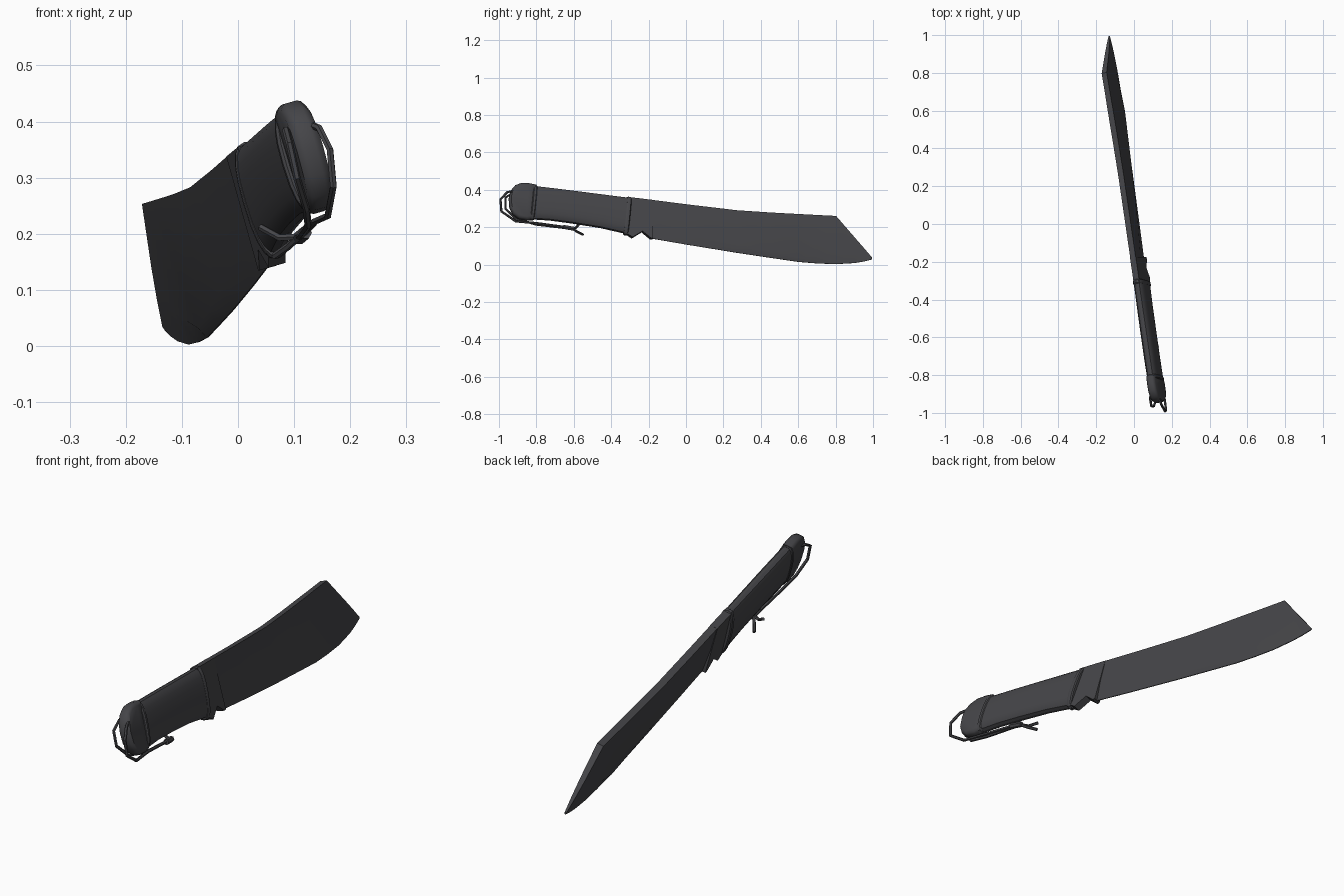
import bpy, bmesh, math
from mathutils import Vector

if "Cube" in bpy.data.objects:
    bpy.data.objects.remove(bpy.data.objects["Cube"])

# one dark gunmetal finish for everything
mat = bpy.data.materials.new("dark_gunmetal")
mat.diffuse_color = (0.06, 0.06, 0.066, 1)
mat.use_nodes = True
mat.node_tree.nodes["Principled BSDF"].inputs["Base Color"].default_value = mat.diffuse_color

N = Vector((1, 0.18, 0.28)).normalized()

def P(u, y, z):
    """Point on the tilted knife plane (given in side view), offset u sideways."""
    return Vector((0.058 - 0.18 * y - 0.28 * z, y, z)) + N * u

def finish(ob, angle=30):
    ob.data.materials.append(mat)
    bpy.ops.object.select_all(action='DESELECT')
    ob.select_set(True)
    bpy.context.view_layer.objects.active = ob
    bpy.ops.object.shade_smooth_by_angle(angle=math.radians(angle))

def loft(name, rings, angle=30):
    """Skin a list of equal closed rings of (u, y, z) and cap the ends."""
    bm = bmesh.new()
    vs = [[bm.verts.new(P(*p)) for p in r] for r in rings]
    n = len(rings[0])
    for a, b in zip(vs, vs[1:]):
        for i in range(n):
            j = (i + 1) % n
            bm.faces.new((a[i], a[j], b[j], b[i]))
    bm.faces.new(vs[0][::-1])
    bm.faces.new(vs[-1])
    bmesh.ops.remove_doubles(bm, verts=bm.verts, dist=1e-5)
    bmesh.ops.recalc_face_normals(bm, faces=bm.faces)
    me = bpy.data.meshes.new(name)
    bm.to_mesh(me)
    bm.free()
    ob = bpy.data.objects.new(name, me)
    bpy.context.collection.objects.link(ob)
    finish(ob, angle)
    return ob

def plate(name, outline, layers, angle=30):
    """Flat plate: the outline is repeated at each (u, scale) layer."""
    cy = sum(p[0] for p in outline) / len(outline)
    cz = sum(p[1] for p in outline) / len(outline)
    loft(name, [[(u, cy + (y - cy) * s, cz + (z - cz) * s) for y, z in outline]
                for u, s in layers], angle)

# blade: y, spine z, edge z, bevel height fraction, half thickness at spine
stations = [(-0.18, .342, .139, .50, .015), (0.0, .319, .108, .30, .015),
            (0.27, .287, .064, .18, .015), (0.45, .275, .037, .12, .015),
            (0.6, .267, .015, .08, .015), (0.7, .262, .007, .16, .014),
            (0.8, .257, .003, .24, .014), (0.9, .143, .009, .55, .011),
            (0.95, .087, .017, .75, .008), (0.995, .036, .028, .6, .004)]
rings = []
for y, top, low, f, t in stations:
    mid = low + (top - low) * f
    w = t * 0.8
    rings.append([(-t, y, top), (t, y, top), (w, y, mid), (.0015, y, low),
                  (-.0015, y, low), (-w, y, mid)])
loft("blade", rings)

# unsharpened blade root with the finger notch
plate("blade_root", [(-.32, .359), (-.178, .342), (-.178, .139), (-.19, .139),
                     (-.235, .176), (-.288, .144), (-.325, .168)],
      [(-.016, 1), (.016, 1)])

# handle, its guard collar and its butt collar: rounded slanted rings
def grip_ring(y, top, low, t, n=20):
    c, h = (top + low) / 2, (top - low) / 2
    out = []
    for i in range(n):
        a = 2 * math.pi * i / n
        ca, sa = math.cos(a), math.sin(a)
        u = math.copysign(abs(ca) ** 0.75, ca) * t
        s = math.copysign(abs(sa) ** 0.8, sa) * h
        out.append((u, y + 0.1 * s, c + s))
    return out

loft("handle", [grip_ring(*r) for r in
     [(-.315, .358, .165, .030), (-.45, .375, .196, .031), (-.6, .394, .220, .032),
      (-.72, .409, .236, .032), (-.815, .420, .242, .031)]])
loft("guard_collar", [grip_ring(*r) for r in
     [(-.302, .357, .160, .027), (-.306, .362, .156, .032), (-.320, .364, .157, .033),
      (-.325, .361, .162, .031)]])
loft("butt_collar", [grip_ring(*r) for r in
     [(-.806, .420, .240, .031), (-.810, .424, .237, .034), (-.822, .426, .237, .034),
      (-.826, .422, .241, .029)]])

# rounded pommel
plate("pommel", [(-.80, .425), (-.84, .433), (-.88, .435), (-.915, .422), (-.938, .395),
                 (-.947, .355), (-.943, .305), (-.925, .268), (-.895, .246), (-.85, .238),
                 (-.81, .243)],
      [(-.024, .86), (-.017, .97), (-.010, 1), (.010, 1), (.017, .97), (.024, .86)], 40)

# wrist cord: strands through the pommel, knot and loose ends
def cord(name, pts, r=0.0065):
    cu = bpy.data.curves.new(name, 'CURVE')
    cu.dimensions = '3D'
    cu.bevel_depth = r
    cu.bevel_resolution = 1
    cu.use_fill_caps = True
    sp = cu.splines.new('POLY')
    sp.points.add(len(pts) - 1)
    for q, p in zip(sp.points, pts):
        q.co = (*p, 1)
    ob = bpy.data.objects.new(name, cu)
    bpy.context.collection.objects.link(ob)
    bpy.ops.object.select_all(action='DESELECT')
    ob.select_set(True)
    bpy.context.view_layer.objects.active = ob
    bpy.ops.object.convert(target='MESH')
    finish(bpy.context.view_layer.objects.active)

cord("cord_outer", [(.095, -.885, .385), (.122, -.90, .398), (.145, -.955, .388),
                    (.164, -.992, .35), (.170, -.987, .285), (.160, -.91, .232),
                    (.137, -.8, .222), (.112, -.61, .196)])
cord("cord_inner", [(.10, -.885, .385), (.085, -.92, .385), (.092, -.965, .36),
                    (.105, -.965, .30), (.122, -.91, .245), (.125, -.8, .215),
                    (.108, -.61, .192)])
cord("cord_knot", [(.120, -.655, .202), (.108, -.60, .192)], .012)
cord("cord_end_low", [(.108, -.61, .195), (.090, -.585, .178), (.065, -.55, .160)])
cord("cord_end_side", [(.108, -.61, .195), (.075, -.595, .193), (.040, -.575, .212)])
